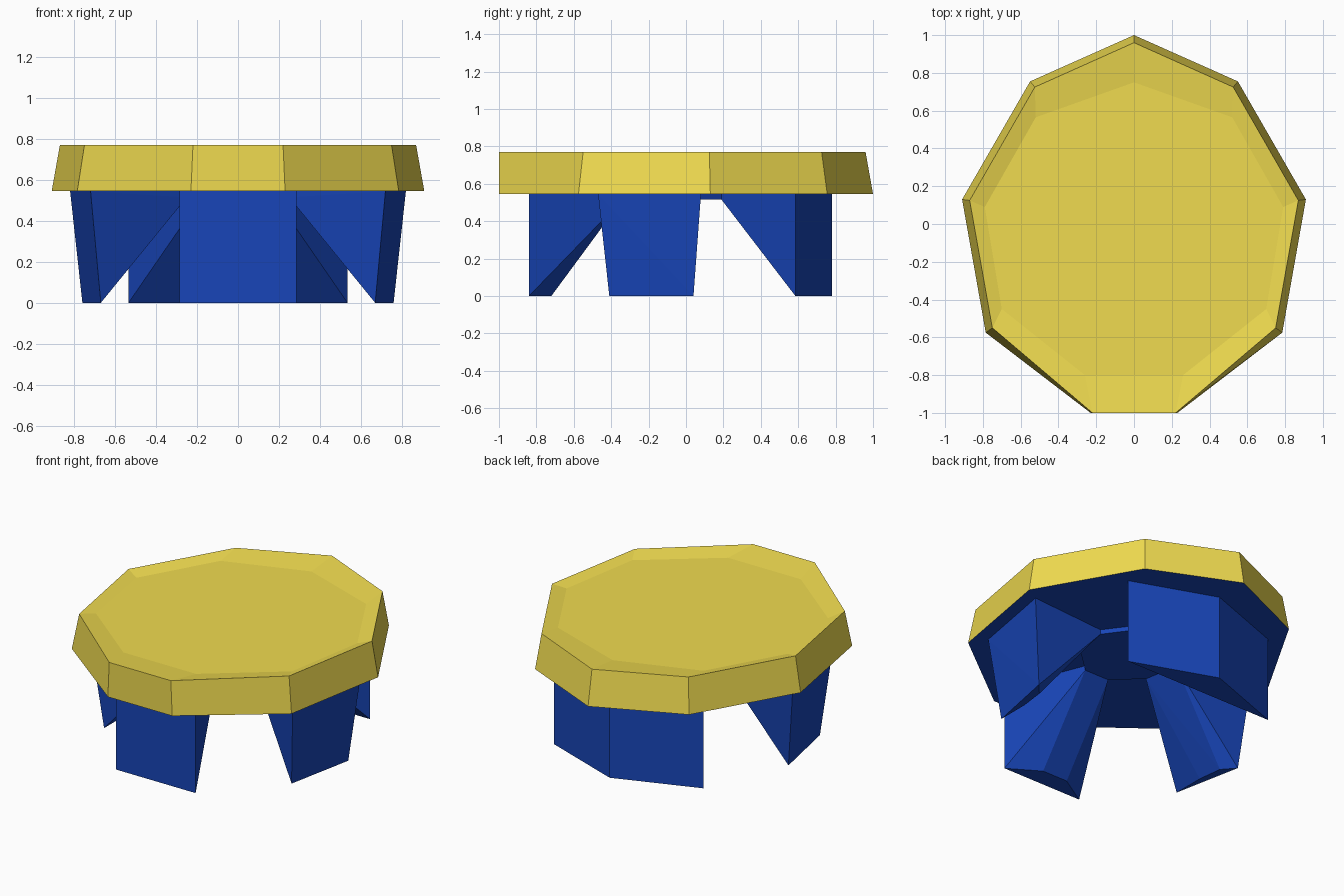
import bpy, bmesh

if "Cube" in bpy.data.objects:
    bpy.data.objects.remove(bpy.data.objects["Cube"])

Z_UNDER, Z_TOP, Z_DISH = 0.545, 0.77, 0.748
Z_HUB = 0.515


def material(name, rgb):
    m = bpy.data.materials.new(name)
    m.diffuse_color = (*rgb, 1)
    m.use_nodes = True
    m.node_tree.nodes["Principled BSDF"].inputs["Base Color"].default_value = m.diffuse_color
    return m


YELLOW = material("yellow", (0.87, 0.71, 0.08))
BLUE = material("blue", (0.009, 0.06, 0.48))


def ring(half):
    """Mirror a half outline (back tip first, right side) into a closed loop."""
    return half + [(-x, y) for x, y in reversed(half) if x > 0]


def finish(name, bm, mats):
    bmesh.ops.recalc_face_normals(bm, faces=bm.faces)
    me = bpy.data.meshes.new(name)
    bm.to_mesh(me)
    bm.free()
    for m in mats:
        me.materials.append(m)
    ob = bpy.data.objects.new(name, me)
    bpy.context.collection.objects.link(ob)
    return ob


def loft(name, rings, mats, bottom_slot=0):
    """Stack outlines (points, z) into a closed solid."""
    bm = bmesh.new()
    loops = [[bm.verts.new((x, y, z)) for x, y in pts] for pts, z in rings]
    n = len(loops[0])
    for a, b in zip(loops, loops[1:]):
        for i in range(n):
            j = (i + 1) % n
            bm.faces.new((a[i], a[j], b[j], b[i]))
    bm.faces.new(loops[0]).material_index = bottom_slot
    bm.faces.new(loops[-1])
    return finish(name, bm, mats)


def hull(name, points):
    """Flat-sided solid around a few corner points."""
    bm = bmesh.new()
    for p in points:
        bm.verts.new(p)
    res = bmesh.ops.convex_hull(bm, input=bm.verts)
    junk = [v for v in res["geom_interior"] if isinstance(v, bmesh.types.BMVert)]
    bmesh.ops.delete(bm, geom=junk, context="VERTS")
    bmesh.ops.dissolve_limit(bm, angle_limit=0.02, verts=bm.verts, edges=bm.edges)
    return finish(name, bm, [BLUE])


def at(pts, z):
    return [(x, y, z) for x, y in pts]


def both(pts):
    return pts + [(-x, y) for x, y in pts]


# Nine-sided slab with tapered rim, shallow dished top and blue underside
lower = ring([(0, 1.0), (0.55, 0.755), (0.91, 0.13), (0.785, -0.575), (0.23, -1.0)])
upper = ring([(0, 0.96), (0.525, 0.725), (0.87, 0.125), (0.75, -0.55), (0.22, -1.0)])
dish = ring([(0, 0.75), (0.52, 0.565), (0.79, 0.09), (0.70, -0.45), (0.26, -0.80)])
loft("table_top", [(lower, Z_UNDER), (upper, Z_TOP), (dish, Z_DISH)],
     [YELLOW, BLUE], bottom_slot=1)

# Thin hub plate where the legs meet
hub = ring([(0.18, 0.19), (0.29, 0.04), (0.25, -0.19), (0.087, -0.34)])
loft("hub_plate", [(hub, Z_HUB), (hub, Z_UNDER)], [BLUE])

# Front leg: upright panel with a sloping inner rib
outer, foot, inner = both([(0.285, -0.84)]), both([(0.09, -0.72)]), both([(0.087, -0.34)])
hull("front_leg", at(outer + foot, 0) + at(inner, Z_HUB) + at(outer + inner, Z_UNDER))

# Back leg: two panels meeting at a ridge, sloping inner face
outer, inner = both([(0.535, 0.585)]) + [(0, 0.78)], both([(0.18, 0.19)])
hull("back_leg", at(outer, 0) + at(inner, Z_HUB) + at(outer + inner, Z_UNDER))

# Side legs: tapered panels with sloping inner ribs
for side, s in (("right", 1), ("left", -1)):
    foot = [(0.76, 0.04), (0.67, -0.41), (0.69, -0.04), (0.67, -0.20)]
    head = [(0.82, 0.08), (0.72, -0.47)]
    inner = [(0.29, 0.04), (0.25, -0.19)]
    pts = at(foot, 0) + at(inner, Z_HUB) + at(head + inner, Z_UNDER)
    hull(side + "_leg", [(s * x, y, z) for x, y, z in pts])
